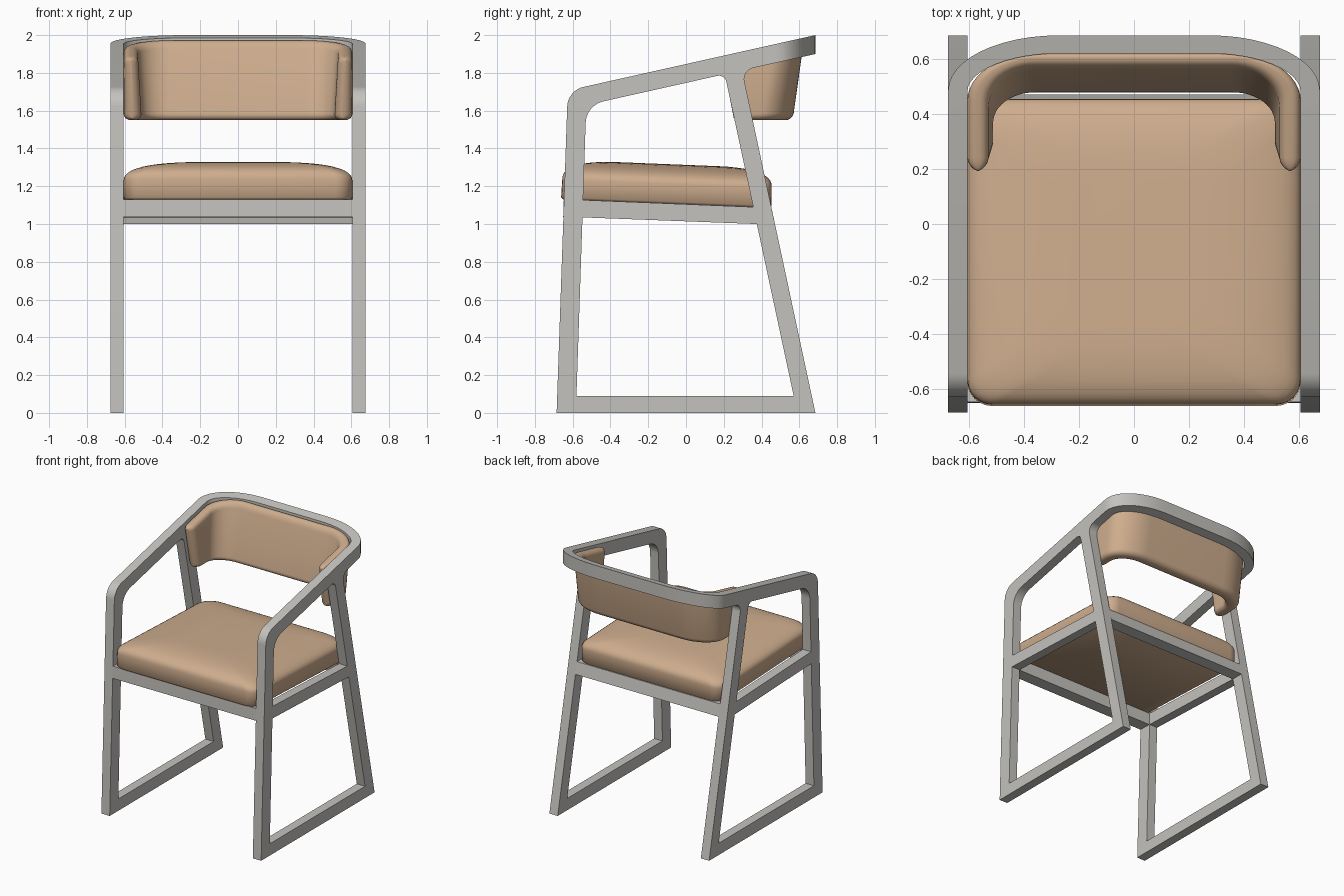
import bpy, bmesh
from math import sin, cos, pi, sqrt, tan, radians
from mathutils import Matrix, Vector

if "Cube" in bpy.data.objects:
    bpy.data.objects.remove(bpy.data.objects["Cube"])


def material(name, rgb):
    m = bpy.data.materials.new(name)
    m.use_nodes = True
    m.diffuse_color = (*rgb, 1)
    m.node_tree.nodes["Principled BSDF"].inputs["Base Color"].default_value = (*rgb, 1)
    return m


GREY = material("pale grey frame", (0.55, 0.54, 0.51))
TAN = material("tan upholstery", (0.62, 0.42, 0.27))


def finish(name, mesh, mat, angle=35):
    obj = bpy.data.objects.new(name, mesh)
    bpy.context.collection.objects.link(obj)
    mesh.materials.clear()
    mesh.materials.append(mat)
    bpy.ops.object.select_all(action='DESELECT')
    obj.select_set(True)
    bpy.context.view_layer.objects.active = obj
    bpy.ops.object.shade_smooth_by_angle(angle=radians(angle))
    return obj


def fillet(corners, steps=8):
    """Round each (y, z, radius) corner of a closed outline."""
    out = []
    for i, (y, z, r) in enumerate(corners):
        p = Vector((y, z))
        if r == 0:
            out.append(p)
            continue
        a = (Vector(corners[i - 1][:2]) - p).normalized()
        b = (Vector(corners[(i + 1) % len(corners)][:2]) - p).normalized()
        half = a.angle(b) / 2
        centre = p + (a + b).normalized() * (r / sin(half))
        start, end = p + a * (r / tan(half)), p + b * (r / tan(half))
        for k in range(steps + 1):
            d = start.lerp(end, k / steps) - centre
            out.append(centre + d.normalized() * r)
    return out


def plate(name, outlines, x, width):
    """Extrude side outlines (first solid, others holes) along x."""
    curve = bpy.data.curves.new(name, 'CURVE')
    curve.dimensions = '2D'
    curve.fill_mode = 'BOTH'
    curve.extrude = width / 2
    for outline in outlines:
        pts = fillet(outline)
        sp = curve.splines.new('POLY')
        sp.points.add(len(pts) - 1)
        for q, p in zip(sp.points, pts):
            q.co = (p.x, p.y, 0, 1)
        sp.use_cyclic_u = True
    tmp = bpy.data.objects.new(name, curve)
    bpy.context.collection.objects.link(tmp)
    deps = bpy.context.evaluated_depsgraph_get()
    mesh = bpy.data.meshes.new_from_object(tmp.evaluated_get(deps))
    bpy.data.objects.remove(tmp)
    mesh.transform(Matrix(((0, 0, 1, x), (1, 0, 0, 0), (0, 1, 0, 0), (0, 0, 0, 1))))
    return finish(name, mesh, GREY)


def loft(name, rings, mat, closed_ends=True, angle=35):
    """Skin a series of closed rings."""
    bm = bmesh.new()
    loops = [[bm.verts.new(p) for p in ring] for ring in rings]
    n = len(loops[0])
    for a, b in zip(loops, loops[1:]):
        for i in range(n):
            j = (i + 1) % n
            bm.faces.new((a[i], a[j], b[j], b[i]))
    if closed_ends:
        bm.faces.new(loops[0][::-1])
        bm.faces.new(loops[-1])
    bmesh.ops.recalc_face_normals(bm, faces=bm.faces[:])
    mesh = bpy.data.meshes.new(name)
    bm.to_mesh(mesh)
    bm.free()
    return finish(name, mesh, mat, angle)


def top_z(y):
    return 2 - 0.2236 * (0.685 - y)


# Side frames: legs, floor bar, seat rail and sloping arm in one plate
JOIN = 0.46
outer = [(-0.685, 0, 0), (-0.626, 1.707, 0.11), (JOIN, top_z(JOIN), 0),
         (JOIN, top_z(JOIN) - 0.1, 0), (0.297, 1.813, 0.06), (0.685, 0, 0)]
lower_hole = [(-0.58, 0.09, 0), (0.57, 0.09, 0), (0.375, 1.0, 0), (-0.548, 1.035, 0)]
upper_hole = [(-0.545, 1.127, 0), (0.356, 1.09, 0), (0.205, 1.793, 0.04),
              (-0.528, 1.629, 0.12)]
for side, label in ((1, "left"), (-1, "right")):
    plate(label + "_side_frame", [outer, lower_hole, upper_hole], side * 0.64, 0.07)

# Cross rails under the seat
plate("front_seat_rail", [[(-0.65, 1.038, 0), (-0.55, 1.035, 0), (-0.547, 1.127, 0),
                           (-0.647, 1.13, 0)]], 0, 1.21)
plate("back_seat_rail", [[(0.375, 1.0, 0), (0.471, 1.0, 0), (0.452, 1.09, 0),
                          (0.356, 1.09, 0)]], 0, 1.21)


def u_path(hx, back, front, rx, ry, end=0.05, steps=12):
    """U-shaped plan curve, left tip round the back to the right tip."""
    half = [(hx, front + end * (1 - cos(k / 6 * pi / 2))) for k in range(6)]
    half.append((hx, front + end))
    for k in range(steps + 1):
        t = k / steps * pi / 2
        half.append((hx - rx + rx * cos(t), back - ry + ry * sin(t)))
    return half + [(-x, y) for x, y in reversed(half)]


# Top rail sweeping round the back
rings = []
for (ox, oy), (ix, iy) in zip(u_path(0.675, 0.685, JOIN, 0.4, 0.2, 0.01),
                              u_path(0.605, 0.62, JOIN, 0.34, 0.14, 0.01)):
    rings.append([(ox, oy, top_z(oy)), (ix, iy, top_z(iy)),
                  (ix, iy, top_z(iy) - 0.1), (ox, oy, top_z(oy) - 0.1)])
loft("top_back_rail", rings, GREY)

# Wrap-around backrest pad: wider and longer towards the top
low_out = u_path(0.605, 0.565, 0.255, 0.26, 0.17)
low_in = u_path(0.51, 0.47, 0.255, 0.15, 0.11)
high_out = u_path(0.605, 0.625, 0.19, 0.26, 0.17)
high_in = u_path(0.53, 0.572, 0.19, 0.17, 0.14)


def pad_section(steps=5):
    """Rounded rectangle in thickness (u) and height (v), both 0 to 1."""
    ru, rv = 0.4, 0.09
    pts = []
    for cu, cv, a0 in ((1 - ru, 1 - rv, 0), (ru, 1 - rv, 1), (ru, rv, 2), (1 - ru, rv, 3)):
        for k in range(steps + 1):
            a = (a0 + k / steps) * pi / 2
            pts.append((cu + ru * cos(a), cv + rv * sin(a)))
    return pts


rings = []
count = len(low_out)
for i in range(count):
    t = min(i, count - 1 - i) / 6
    full = 1 if t >= 1 else max(0.1, sin(t * pi / 2))
    ring = []
    for u, v in pad_section():
        u = 0.5 + (u - 0.5) * full
        v = 0.5 + (v - 0.5) * (0.92 + 0.08 * full)
        low = Vector(low_out[i]).lerp(Vector(low_in[i]), u)
        high = Vector(high_out[i]).lerp(Vector(high_in[i]), u)
        p = low.lerp(high, v)
        ring.append((p.x, p.y, 1.55 + v * (top_z(high.y) - 0.01 - 1.55)))
    rings.append(ring)
loft("backrest_pad", rings, TAN, angle=60)


def rounded_ring(hx, hy, r, z, steps=6):
    pts = []
    for sx, sy, a0 in ((1, 1, 0), (-1, 1, 1), (-1, -1, 2), (1, -1, 3)):
        for k in range(steps + 1):
            a = (a0 + k / steps) * pi / 2
            pts.append((sx * (hx - r) + r * cos(a), sy * (hy - r) + r * sin(a), z))
    return pts


# Domed seat cushion, tipped slightly back: rings of side inset, end inset, height
rings = [rounded_ring(0.59, 0.545, 0.08, 0), rounded_ring(0.605, 0.557, 0.09, 0.012)]
for k in range(13):
    t = k / 12 * pi / 2
    inset = 1 - cos(t)
    rings.append(rounded_ring(0.605 - 0.4 * inset ** 1.15, 0.555 - 0.28 * inset ** 1.3,
                              0.09 + 0.03 * inset, 0.105 + 0.105 * sin(t)))
seat = loft("seat_cushion", rings, TAN, angle=60)
seat.data.transform(Matrix.Translation((0, -0.105, 1.107)) @ Matrix.Rotation(radians(-2.3), 4, 'X'))
